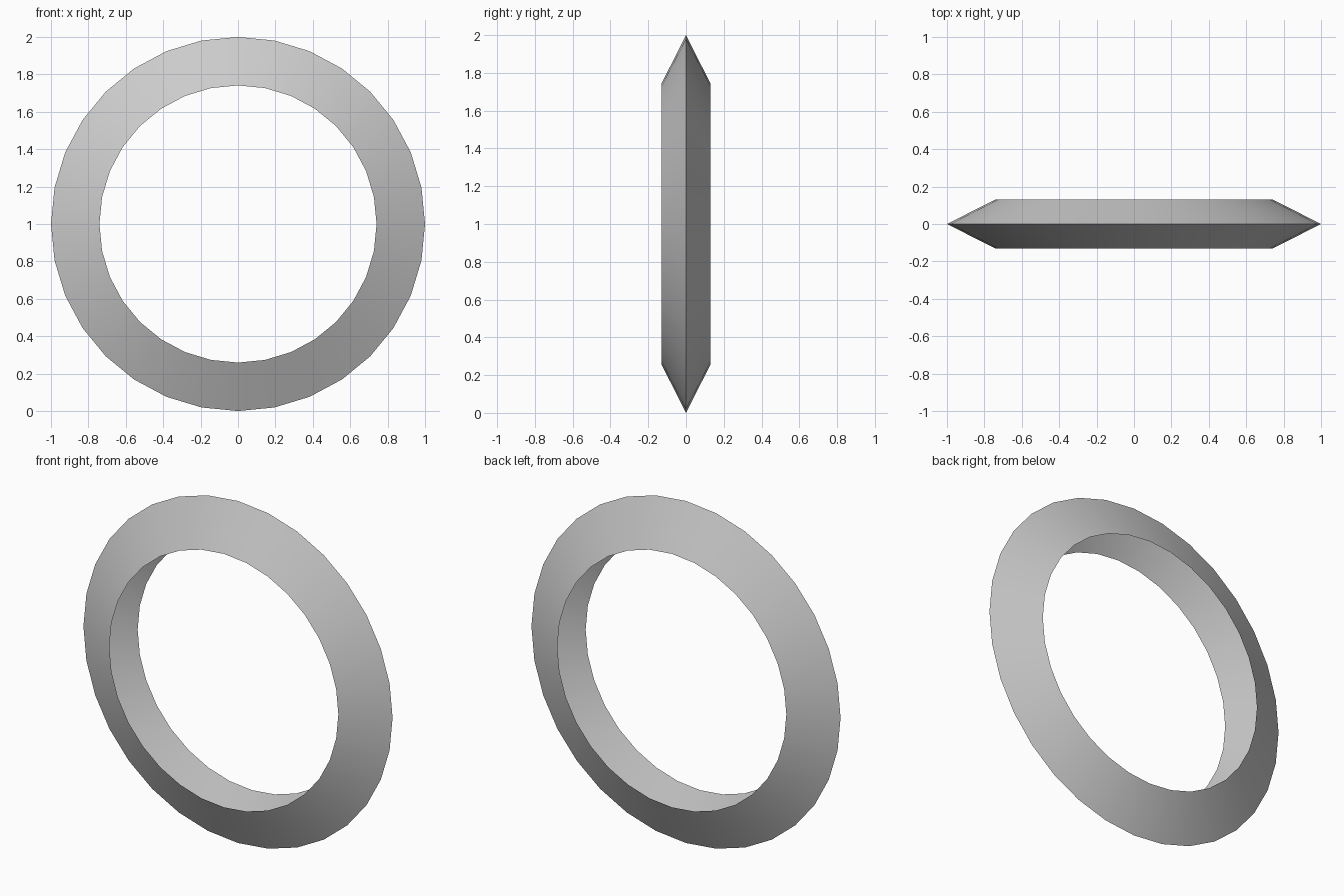
import bpy, bmesh
from math import sin, cos, tau, radians

if "Cube" in bpy.data.objects:
    bpy.data.objects.remove(bpy.data.objects["Cube"])

SEGMENTS = 32
# Open V-shaped cross-section: (radius, y)
PROFILE = [(0.741, -0.131), (1.0, 0.0), (0.741, 0.131)]

# Ring: sweep the profile around the y axis, hollow towards the centre
bm = bmesh.new()
loops = []
for i in range(SEGMENTS):
    a = tau * i / SEGMENTS
    loops.append([bm.verts.new((r * cos(a), y, 1 + r * sin(a))) for r, y in PROFILE])
for i, cur in enumerate(loops):
    nxt = loops[(i + 1) % SEGMENTS]
    for j in range(2):
        bm.faces.new((cur[j], nxt[j], nxt[j + 1], cur[j + 1]))
bm.normal_update()
# Make the faces point outwards
if bm.faces[:][0].normal.y > 0:
    bmesh.ops.reverse_faces(bm, faces=bm.faces)

mesh = bpy.data.meshes.new("ring")
bm.to_mesh(mesh)
bm.free()
ring = bpy.data.objects.new("ring", mesh)
bpy.context.collection.objects.link(ring)

# Smooth around the ring, sharp at the outer rim
bpy.context.view_layer.objects.active = ring
ring.select_set(True)
bpy.ops.object.shade_smooth_by_angle(angle=radians(30))
